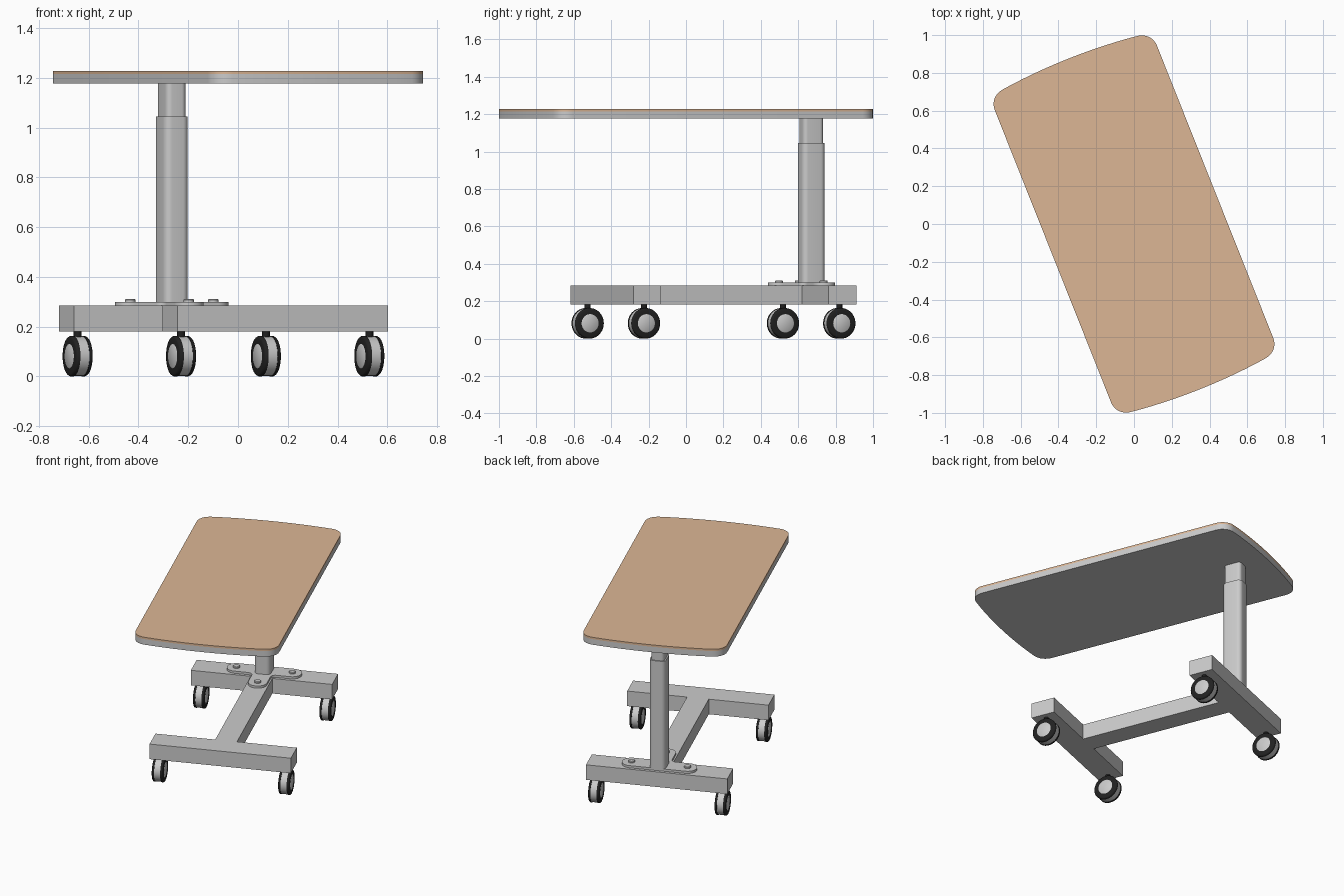
import bpy, bmesh, math
from mathutils import Vector

if "Cube" in bpy.data.objects:
    bpy.data.objects.remove(bpy.data.objects["Cube"])

TURN = math.radians(21.7)  # whole table is turned about z

def material(name, rgb):
    m = bpy.data.materials.new(name)
    m.diffuse_color = (*rgb, 1)
    m.use_nodes = True
    m.node_tree.nodes["Principled BSDF"].inputs["Base Color"].default_value = m.diffuse_color
    return m

WOOD = material("wood", (0.72, 0.47, 0.30))
BLACK = material("black_rubber", (0.015, 0.015, 0.015))

def finish(bm, name, mat=None):
    bmesh.ops.recalc_face_normals(bm, faces=bm.faces)
    me = bpy.data.meshes.new(name)
    bm.to_mesh(me)
    bm.free()
    ob = bpy.data.objects.new(name, me)
    bpy.context.collection.objects.link(ob)
    ob.rotation_euler.z = TURN
    if mat:
        me.materials.append(mat)
    bpy.ops.object.select_all(action='DESELECT')
    ob.select_set(True)
    bpy.context.view_layer.objects.active = ob
    bpy.ops.object.shade_smooth_by_angle(angle=math.radians(35))
    return ob

def rounded(points, n=8):
    """Fillet a polygon given as (x, y, radius)."""
    out = []
    for i, (x, y, r) in enumerate(points):
        p = Vector((x, y))
        if r == 0:
            out.append(p)
            continue
        a = (Vector(points[i - 1][:2]) - p).normalized()
        b = (Vector(points[(i + 1) % len(points)][:2]) - p).normalized()
        half = a.angle(b) / 2
        c = p + (a + b).normalized() * r / math.sin(half)
        s = p + a * r / math.tan(half) - c
        e = p + b * r / math.tan(half) - c
        sweep = s.angle_signed(e)
        for k in range(n + 1):
            t = -sweep * k / n
            out.append(c + Vector((s.x * math.cos(t) - s.y * math.sin(t),
                                   s.x * math.sin(t) + s.y * math.cos(t))))
    return out

def prism(name, points, z0, z1, mat=None):
    bm = bmesh.new()
    face = bm.faces.new([bm.verts.new((p.x, p.y, z0)) for p in rounded(points)])
    ext = bmesh.ops.extrude_face_region(bm, geom=[face])['geom']
    for v in ext:
        if isinstance(v, bmesh.types.BMVert):
            v.co.z = z1
    return finish(bm, name, mat)

def rect(cx, cy, hx, hy, r=0):
    return [(cx - hx, cy - hy, r), (cx + hx, cy - hy, r), (cx + hx, cy + hy, r), (cx - hx, cy + hy, r)]

def lathe(name, profile, centre, axis='X', closed=False, mat=None, n=40):
    """Spin (offset along axis, radius) pairs about the x or z axis."""
    bm = bmesh.new()
    rings = []
    for d, r in profile:
        ring = []
        for k in range(n):
            c, s = r * math.cos(2 * math.pi * k / n), r * math.sin(2 * math.pi * k / n)
            co = Vector((d, c, s)) if axis == 'X' else Vector((c, s, d))
            ring.append(bm.verts.new(co + Vector(centre)))
        rings.append(ring)
    pairs = list(zip(rings, rings[1:])) + ([(rings[-1], rings[0])] if closed else [])
    for a, b in pairs:
        for k in range(n):
            bm.faces.new((a[k], a[(k + 1) % n], b[(k + 1) % n], b[k]))
    if not closed:
        bm.faces.new(rings[0])
        bm.faces.new(rings[-1])
    return finish(bm, name, mat)

# Tabletop: straight long sides, bowed ends, rounded corners
HW, END, R = 0.462, 0.942, 3.2
bow = lambda x: END - R + math.sqrt(R * R - x * x)
xs = [HW] + [0.33 - 0.066 * i for i in range(11)] + [-HW]
far = [(x, bow(x), 0.085 if abs(x) == HW else 0) for x in xs]
outline = far + [(-x, -y, r) for x, y, r in far]
prism("tabletop_core", outline, 1.177, 1.215)
prism("tabletop_surface", outline, 1.215, 1.228, WOOD)

# H-shaped base
BACK, FRONT = 0.72, -0.404
Z0, Z1 = 0.181, 0.285
prism("back_foot_bar", rect(0, BACK, 0.455, 0.08), Z0, Z1)
prism("front_foot_bar", rect(0, FRONT, 0.455, 0.08), Z0, Z1)
mid, half = (BACK + FRONT) / 2, (BACK - FRONT) / 2 - 0.08
prism("connecting_beam", rect(0, mid, 0.07, half), Z0, Z1)

# T-shaped mounting plate with three bolts
w, e = 0.06, 0.059
plate = [(-0.24, BACK - w, e), (-w, BACK - w, 0.03), (-w, BACK - 0.243, e),
         (w, BACK - 0.243, e), (w, BACK - w, 0.03), (0.24, BACK - w, e),
         (0.24, BACK + w, e), (-0.24, BACK + w, e)]
prism("mounting_plate", plate, Z1, 0.30)
for i, (x, y) in enumerate([(-0.18, BACK), (0.18, BACK), (0, BACK - 0.185)]):
    lathe(f"bolt_{i}", [(0, 0.021), (0.008, 0.021), (0.011, 0.018)], (x, y, 0.30), 'Z', n=24)

# Telescopic column
prism("lower_column", rect(0, BACK, 0.052, 0.065, 0.028), 0.30, 1.045)
prism("upper_column", rect(0, BACK, 0.043, 0.058, 0.022), 1.045, 1.177)

# Twin-tyre casters at the bar ends
WR = 0.0815
hub = [(-0.038, 0.046), (-0.036, 0.049), (-0.02, 0.049), (-0.02, 0.079),
       (0.02, 0.079), (0.02, 0.049), (0.036, 0.049), (0.038, 0.046)]
tyre = [(0.02, 0.049), (0.02, WR), (0.029, WR), (0.034, 0.078), (0.036, 0.073), (0.036, 0.049)]
for row, y in (("back", BACK), ("front", FRONT)):
    for side, x in (("left", -0.407), ("right", 0.407)):
        tag = f"{row}_{side}"
        c = (x, y, WR)
        lathe(f"{tag}_wheel_hub", hub, c)
        lathe(f"{tag}_inner_tyre", tyre, c, closed=True, mat=BLACK)
        lathe(f"{tag}_outer_tyre", [(-d, r) for d, r in tyre], c, closed=True, mat=BLACK)
        lathe(f"{tag}_caster_stem", [(0.15, 0.016), (Z0, 0.016)], (x, y, 0), 'Z', mat=BLACK, n=20)
